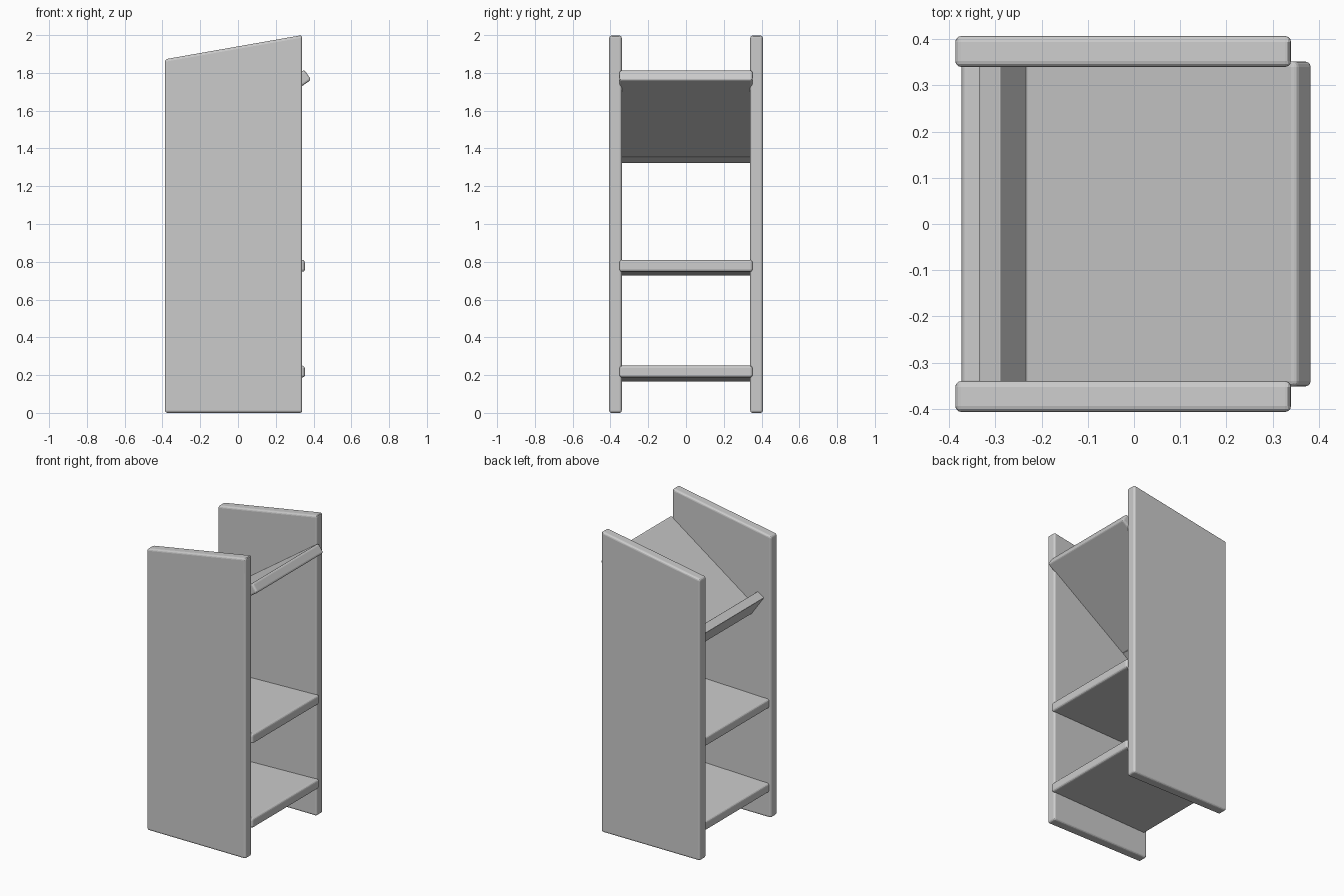
import bpy, bmesh, math
from mathutils import Matrix

if "Cube" in bpy.data.objects:
    bpy.data.objects.remove(bpy.data.objects["Cube"])


def finish(bm, name, bevel):
    """Turn a bmesh into a bevelled object."""
    bmesh.ops.recalc_face_normals(bm, faces=bm.faces[:])
    me = bpy.data.meshes.new(name)
    bm.to_mesh(me)
    bm.free()
    ob = bpy.data.objects.new(name, me)
    bpy.context.collection.objects.link(ob)
    m = ob.modifiers.new("rounded_edges", 'BEVEL')
    m.width = bevel
    m.segments = 3
    return ob


def prism(name, profile, y0, y1, bevel, matrix=Matrix()):
    """Extrude an x-z profile from y0 to y1."""
    bm = bmesh.new()
    face = bm.faces.new([bm.verts.new((x, y0, z)) for x, z in profile])
    ext = bmesh.ops.extrude_face_region(bm, geom=[face])
    verts = [g for g in ext['geom'] if isinstance(g, bmesh.types.BMVert)]
    bmesh.ops.translate(bm, verts=verts, vec=(0, y1 - y0, 0))
    bm.transform(matrix)
    return finish(bm, name, bevel)


def rect(x0, x1, z0, z1):
    return [(x0, z0), (x1, z0), (x1, z1), (x0, z1)]


def tilted(x, z, degrees):
    """Frame at a board's front top edge, dropping toward -x."""
    return Matrix.Translation((x, 0, z)) @ Matrix.Rotation(-math.radians(degrees), 4, 'Y')


# Side panels with sloping tops
side = [(-0.387, 0), (0.34, 0), (0.34, 2.0), (-0.387, 1.872)]
for label, s in (("front", -1), ("back", 1)):
    prism(label + "_side_panel", side, s * 0.34, s * 0.407, 0.013)

# Two nearly level shelves
for label, z in (("lower", 0.25), ("middle", 0.81)):
    prism(label + "_shelf", rect(-0.727, 0, -0.062, 0), -0.352, 0.352, 0.013,
          tilted(0.353, z, 1.7))

# Slanted top shelf with a retaining lip at its low end
slope = tilted(0.35, 1.817, 35)
prism("slanted_shelf", rect(-0.72, 0, -0.065, 0), -0.352, 0.352, 0.012, slope)
prism("shelf_lip", rect(-0.77, -0.715, -0.065, 0.095), -0.345, 0.345, 0.003, slope)
